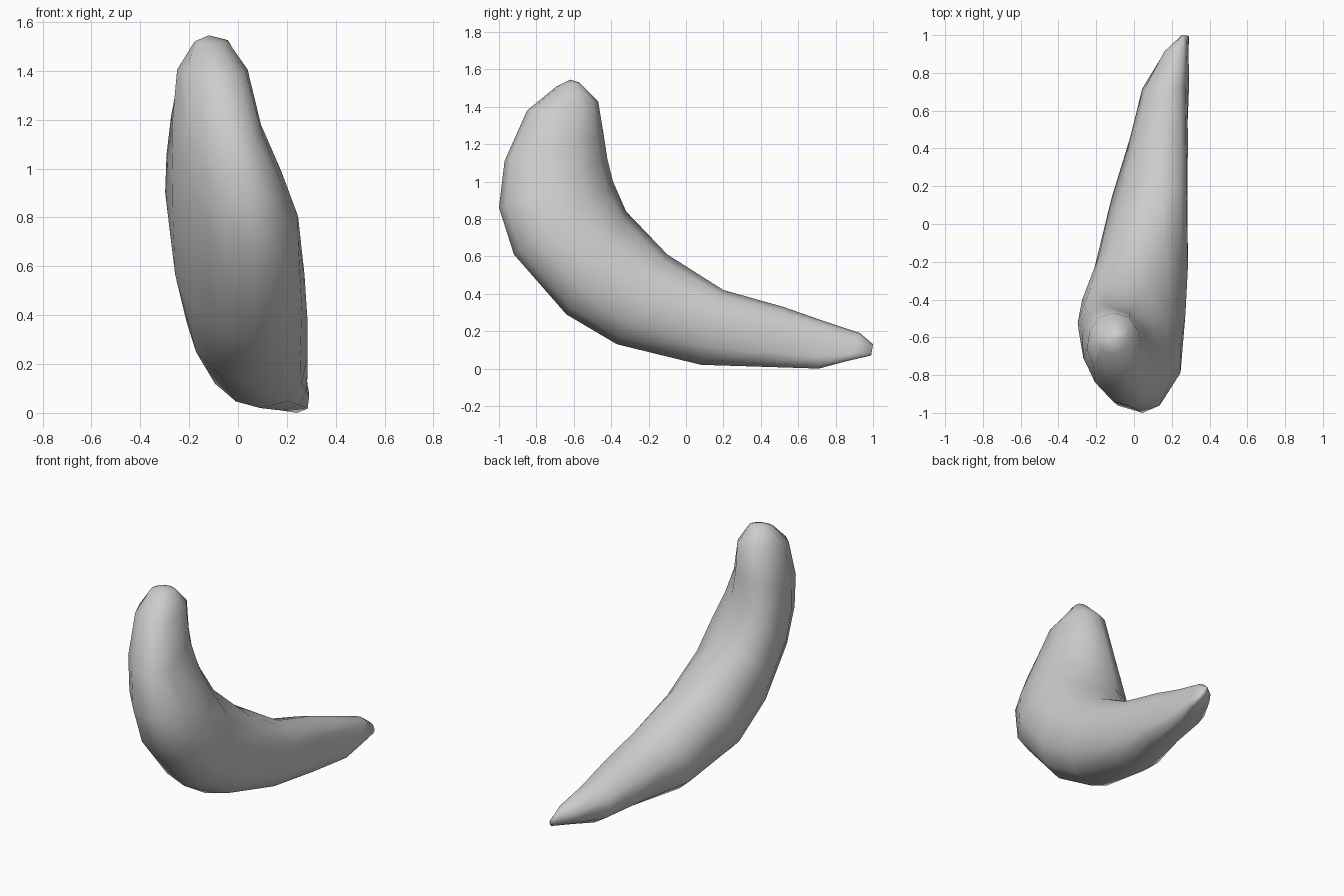
import bpy
import bmesh
from math import sin, cos, asin, pi
from mathutils import Vector

default = bpy.data.objects.get("Cube")
if default:
    bpy.data.objects.remove(default)

SIDES = 12

# Stations from tail to head: inner (y, z), outer (y, z),
# x range (low, high), x of the inner and outer ridges
stations = [
    ((1.0, .13), (.99, .07), (.25, .29), (.26, .28)),
    ((.93, .19), (.86, .04), (.15, .285), (.23, .26)),
    ((.72, .26), (.71, .0), (.04, .285), (.18, .23)),
    ((.52, .33), (.40, .01), (-.02, .285), (.16, .17)),
    ((.20, .42), (.08, .02), (-.12, .285), (.13, .08)),
    ((-.10, .61), (-.37, .13), (-.21, .285), (.01, .02)),
    ((-.32, .84), (-.64, .29), (-.27, .28), (-.12, .03)),
    ((-.39, 1.0), (-.92, .61), (-.29, .26), (-.16, .04)),
    ((-.42, 1.12), (-1.0, .86), (-.29, .19), (-.16, .02)),
    ((-.44, 1.25), (-.97, 1.11), (-.28, .10), (-.14, -.03)),
    ((-.47, 1.43), (-.85, 1.38), (-.25, .04), (-.11, -.08)),
    ((-.57, 1.53), (-.69, 1.51), (-.18, -.04), (-.09, -.12)),
]


def section(inner, outer, span, ridges):
    """Tilted oval, squarer towards +x and slimmer at the outer -x side."""
    mid, half = (span[0] + span[1]) / 2, (span[1] - span[0]) / 2
    tilt = asin((ridges[1] - ridges[0]) / (2 * half))
    bend = (ridges[0] + ridges[1]) / 2 - mid
    a, b = Vector(inner), Vector(outer)
    points = []
    for i in range(SIDES):
        angle = 2 * pi * i / SIDES
        c, s = cos(angle), sin(angle - tilt)
        if s > 0:
            s = s ** .75
        elif c < 0:
            s = -(-s) ** 1.25
        yz = (a + b) / 2 + (a - b) / 2 * c
        points.append((mid + half * s + bend * c * c, yz.x, yz.y))
    return points


# Loft the curved body through the sections
bm = bmesh.new()
rings = [[bm.verts.new(p) for p in section(*st)] for st in stations]
for lower, upper in zip(rings, rings[1:]):
    for i in range(SIDES):
        j = (i + 1) % SIDES
        bm.faces.new((lower[i], lower[j], upper[j], upper[i]))

# Close the tail flat and the head with a low peak
bm.faces.new(rings[0])
peak = bm.verts.new((-.12, -.62, 1.545))
for i in range(SIDES):
    bm.faces.new((rings[-1][i], rings[-1][(i + 1) % SIDES], peak))
bmesh.ops.recalc_face_normals(bm, faces=bm.faces[:])
for face in bm.faces:
    face.smooth = True

mesh = bpy.data.meshes.new("curved_body")
bm.to_mesh(mesh)
bm.free()
body = bpy.data.objects.new("curved_body", mesh)
bpy.context.collection.objects.link(body)

# Plain grey surface
grey = bpy.data.materials.new("light_grey")
grey.use_nodes = True
colour = (.6, .6, .6, 1)
grey.diffuse_color = colour
grey.node_tree.nodes["Principled BSDF"].inputs["Base Color"].default_value = colour
mesh.materials.append(grey)
